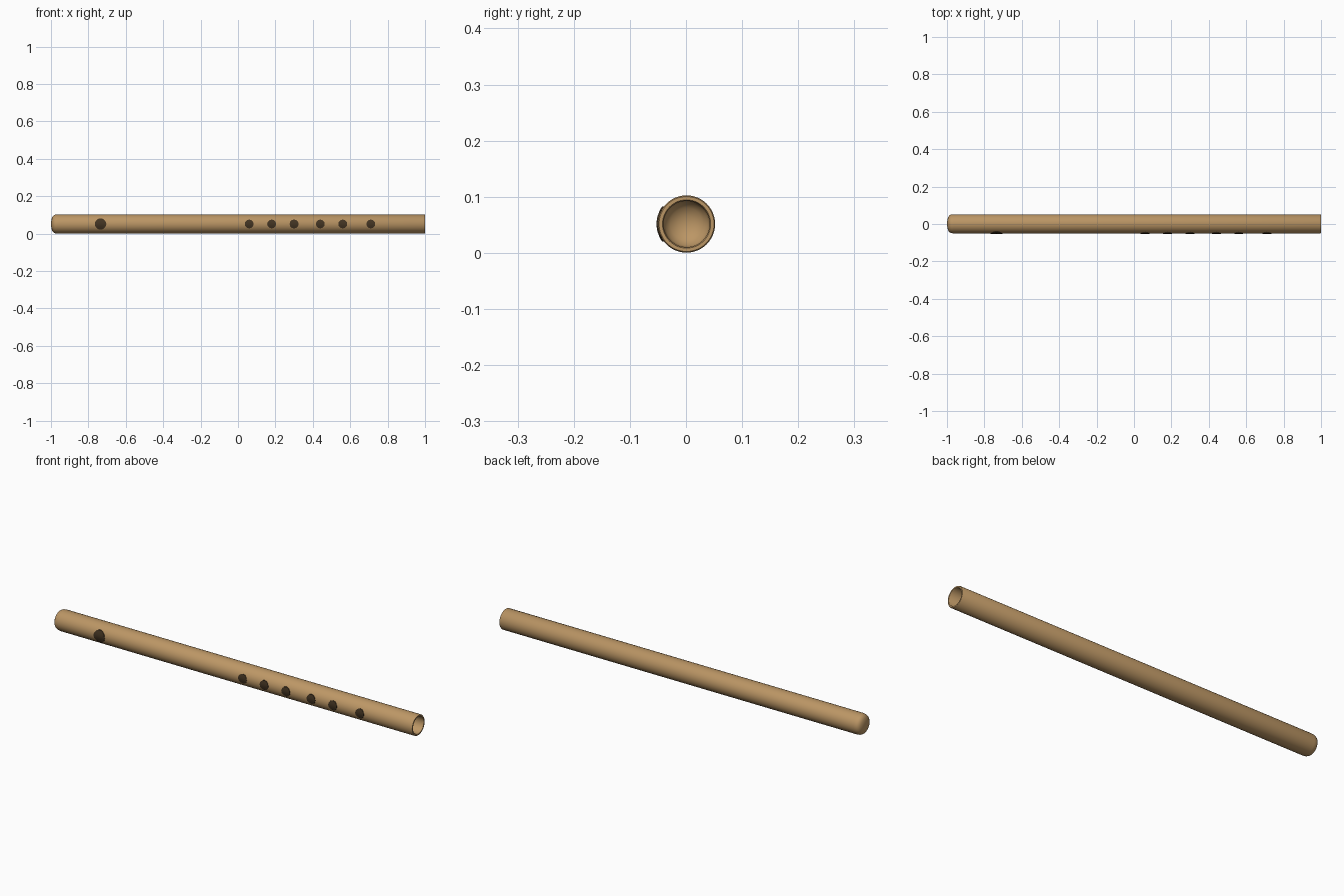
import bpy, bmesh, math

if "Cube" in bpy.data.objects:
    bpy.data.objects.remove(bpy.data.objects["Cube"])

R = 0.051           # tube radius
CY, CZ = 0.001, 0.0515


def material(name, rgb):
    m = bpy.data.materials.new(name)
    m.diffuse_color = (*rgb, 1)
    m.use_nodes = True
    m.node_tree.nodes["Principled BSDF"].inputs["Base Color"].default_value = m.diffuse_color
    return m


wood = material("light wood", (0.50, 0.305, 0.13))
dark = material("dark hole", (0.055, 0.034, 0.016))


def finish(bm, name, mat):
    bmesh.ops.recalc_face_normals(bm, faces=bm.faces)
    me = bpy.data.meshes.new(name)
    bm.to_mesh(me)
    bm.free()
    me.materials.append(mat)
    ob = bpy.data.objects.new(name, me)
    bpy.context.collection.objects.link(ob)
    bpy.context.view_layer.objects.active = ob
    ob.select_set(True)
    bpy.ops.object.shade_smooth_by_angle(angle=math.radians(40))
    ob.select_set(False)
    return ob


def lathe(name, profile, mat, sides=48):
    """Revolve (x, radius) points around the tube axis; zero radius closes to a pole."""
    bm = bmesh.new()
    rings = []
    for x, r in profile:
        n = sides if r > 0 else 1
        rings.append([bm.verts.new((x, CY + r * math.cos(2 * math.pi * i / sides),
                                    CZ + r * math.sin(2 * math.pi * i / sides)))
                      for i in range(n)])
    for a, b in zip(rings, rings[1:]):
        for i in range(sides):
            j = (i + 1) % sides
            quad = [a[i % len(a)], a[j % len(a)], b[j % len(b)], b[i % len(b)]]
            bm.faces.new(list(dict.fromkeys(quad)))
    return finish(bm, name, mat)


def hole_patch(name, x0, r, sides=12):
    """Thin disc wrapped on the front of the tube, with a short rim into the wall."""
    bm = bmesh.new()
    rings = []
    for f, d in ((0.5, 0.0535), (1, 0.0535), (1, 0.049)):
        ring = []
        for i in range(sides):
            t = 2 * math.pi * i / sides
            z = f * r * math.sin(t)
            ring.append(bm.verts.new((x0 + f * r * math.cos(t),
                                      CY - math.sqrt(d * d - z * z), CZ + z)))
        rings.append(ring)
    mid = bm.verts.new((x0, CY - 0.0535, CZ))
    for i in range(sides):
        j = (i + 1) % sides
        bm.faces.new((mid, rings[0][i], rings[0][j]))
        for a, b in zip(rings, rings[1:]):
            bm.faces.new((a[i], a[j], b[j], b[i]))
    return finish(bm, name, dark)


# Hollow tube: domed closed left end, open right end with a softened lip
lathe("flute_tube", [
    (-1, 0), (-0.998, 0.02), (-0.994, 0.035), (-0.987, 0.045), (-0.978, 0.0495), (-0.965, R),
    (0.997, R), (1, 0.049), (1, 0.043), (0.997, 0.041),
    (-0.955, 0.041), (-0.965, 0.038), (-0.975, 0.029), (-0.982, 0.015), (-0.984, 0)], wood)

# Mouth hole and six finger holes
hole_patch("mouth_hole", -0.735, 0.031)
for n, x in enumerate((0.06, 0.18, 0.30, 0.44, 0.56, 0.71), 1):
    hole_patch(f"finger_hole_{n}", x, 0.024)
